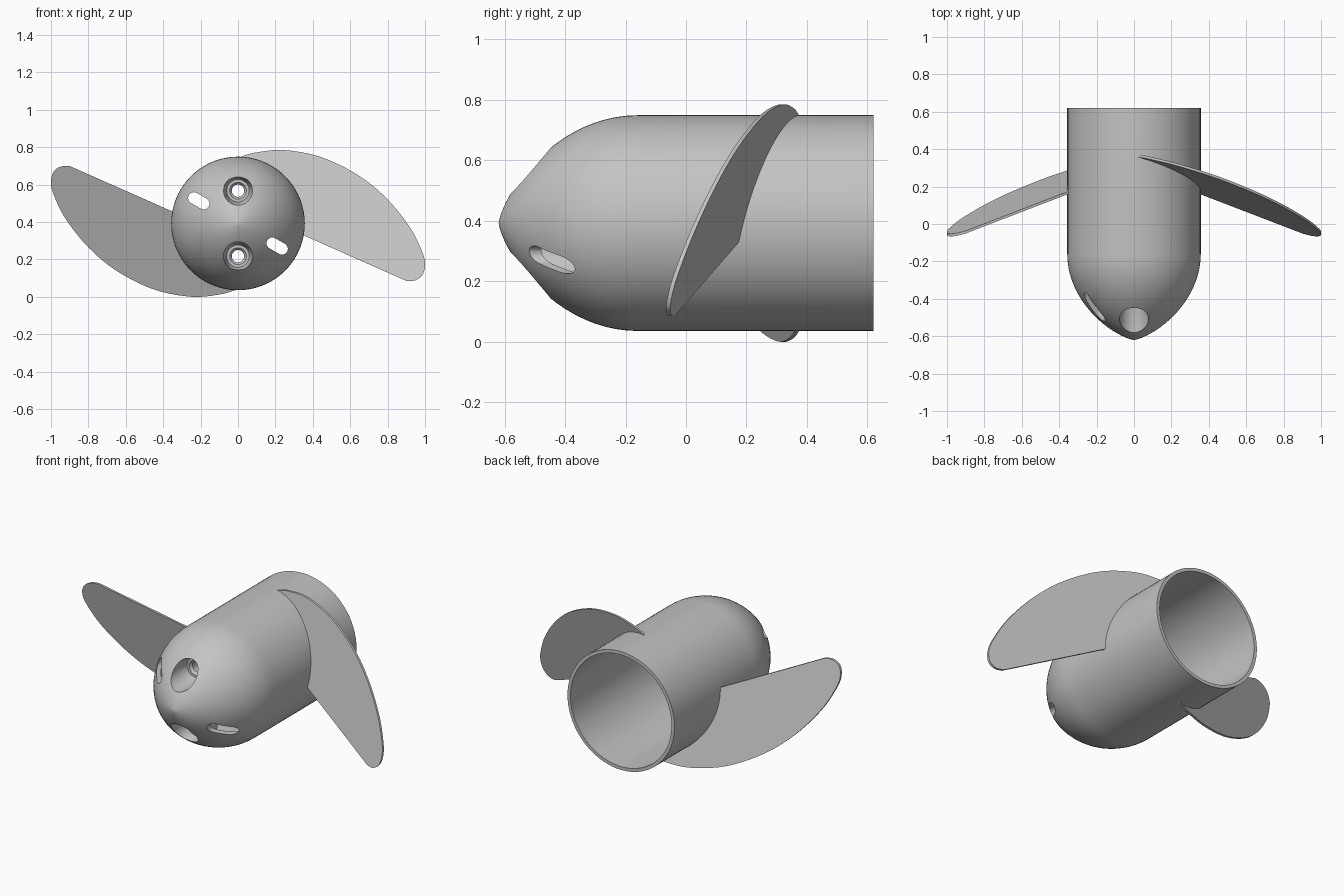
import bpy, bmesh
from math import sin, cos, pi, radians
from mathutils import Vector

AXIS_Z = 0.392
SEGMENTS = 72

cube = bpy.data.objects.get("Cube")
if cube:
    bpy.data.objects.remove(cube, do_unlink=True)

grey = bpy.data.materials.new("plain_grey")
grey.use_nodes = True
colour = (0.55, 0.55, 0.55, 1)
grey.diffuse_color = colour
grey.node_tree.nodes["Principled BSDF"].inputs["Base Color"].default_value = colour


def finish(name, bm):
    bmesh.ops.recalc_face_normals(bm, faces=bm.faces)
    mesh = bpy.data.meshes.new(name)
    bm.to_mesh(mesh)
    bm.free()
    mesh.materials.append(grey)
    obj = bpy.data.objects.new(name, mesh)
    bpy.context.collection.objects.link(obj)
    return obj


def lathe(name, profile, dz=0.0, segments=SEGMENTS):
    """Revolve (y, radius) points round a line parallel to y, capping the ends."""
    bm = bmesh.new()
    rings = []
    for y, r in profile:
        if r < 1e-4:
            rings.append([bm.verts.new((0, y, AXIS_Z + dz))])
        else:
            rings.append([bm.verts.new((r * cos(2 * pi * i / segments), y,
                                        AXIS_Z + dz + r * sin(2 * pi * i / segments)))
                          for i in range(segments)])
    for a, b in zip(rings, rings[1:]):
        for i in range(segments):
            j = (i + 1) % segments
            if len(b) == 1:
                bm.faces.new((a[i], a[j], b[0]))
            elif len(a) == 1:
                bm.faces.new((a[0], b[j], b[i]))
            else:
                bm.faces.new((a[i], a[j], b[j], b[i]))
    for ring in (rings[0], rings[-1]):
        if len(ring) > 1:
            bm.faces.new(ring)
    return finish(name, bm)


def prism(name, outline, y_front, y_back):
    """Solid between two sheets over an (x, z) outline measured from the axis."""
    bm = bmesh.new()
    sheets = [[bm.verts.new((x, f(x, z), AXIS_Z + z)) for x, z in outline]
              for f in (y_front, y_back)]
    for sheet in sheets:
        bm.faces.new(sheet)
    front, back = sheets
    for i in range(len(outline)):
        j = (i + 1) % len(outline)
        bm.faces.new((front[i], front[j], back[j], back[i]))
    return finish(name, bm)


def cut(target, cutter):
    cutter.hide_render = True
    mod = target.modifiers.new("cut", 'BOOLEAN')
    mod.operation = 'DIFFERENCE'
    mod.solver = 'EXACT'
    mod.object = cutter
    bpy.context.view_layer.objects.active = target
    bpy.ops.object.modifier_apply(modifier=mod.name)
    bpy.data.objects.remove(cutter, do_unlink=True)


def spline(points, steps=5):
    """Smooth curve through all points."""
    p = [Vector(q) for q in points]
    p = [2 * p[0] - p[1]] + p + [2 * p[-1] - p[-2]]
    out = []
    for a, b, c, d in zip(p, p[1:], p[2:], p[3:]):
        for k in range(steps):
            t = k / steps
            out.append(0.5 * (2 * b + (c - a) * t + (2 * a - 5 * b + 4 * c - d) * t * t
                              + (3 * b - a - 3 * c + d) * t ** 3))
    return [tuple(v) for v in out] + [tuple(points[-1])]


def bullet(rear, shoulder, length, radius, steps=20):
    """Straight barrel with a pointed round nose."""
    profile = [(rear, radius)]
    for k in range(steps + 1):
        a = pi / 2 * k / steps
        profile.append((shoulder - length * sin(a), radius * cos(a) ** 1.44))
    return profile


# Hollow spinner, with screw bosses left standing inside the nose
hub = lathe("spinner_hub", bullet(0.62, -0.16, 0.46, 0.357))
cavity = lathe("cavity_cutter", bullet(0.7, -0.16, 0.42, 0.337))
for side in (1, -1):
    cut(cavity, lathe("boss", [(-0.7, 0.1), (-0.34, 0.1)], side * 0.175, 48))
cut(hub, cavity)

# Stepped screw holes above and below the tip
bore = [(-0.8, 0.077), (-0.46, 0.077), (-0.40, 0.06), (-0.40, 0.045),
        (-0.385, 0.033), (-0.25, 0.033)]
for side in (1, -1):
    cut(hub, lathe("screw_hole_cutter", bore, side * 0.175, 40))

# Vent slots running along the nose
for turn in (-30, 150):
    u = Vector((cos(radians(turn)), sin(radians(turn))))
    v = Vector((-u.y, u.x))
    slot = []
    for centre, start in ((0.272, -90), (0.212, 90)):
        for k in range(13):
            a = radians(start + 15 * k)
            slot.append(tuple(u * (centre + 0.031 * cos(a)) + v * 0.031 * sin(a)))
    cut(hub, prism("vent_cutter", slot, lambda x, z: -0.8, lambda x, z: -0.1))

# Two flat swept blades, half a turn apart
edge = spline([(0, 0.353), (0.1, 0.38), (0.25, 0.392), (0.45, 0.353), (0.65, 0.253),
               (0.8, 0.128), (0.92, -0.022), (0.985, -0.152), (1, -0.222),
               (0.985, -0.277), (0.945, -0.305), (0.9, -0.307)])
root = [(0.348 * cos(radians(a)), 0.348 * sin(radians(a))) for a in range(-10, 90, 5)]
blades = []
for name, s in (("left_blade", 1), ("right_blade", -1)):
    def sheet(offset, s=s):
        return lambda x, z: 0.279 - 0.271 * s * x + 0.257 * s * z + offset
    outline = [(s * x, s * z) for x, z in edge + root]
    blades.append(prism(name, outline, sheet(-0.007), sheet(0.007)))

# Smooth shading with crisp rims
for obj in [hub] + blades:
    bpy.ops.object.select_all(action='DESELECT')
    obj.select_set(True)
    bpy.context.view_layer.objects.active = obj
    bpy.ops.object.shade_smooth_by_angle(angle=radians(30))
